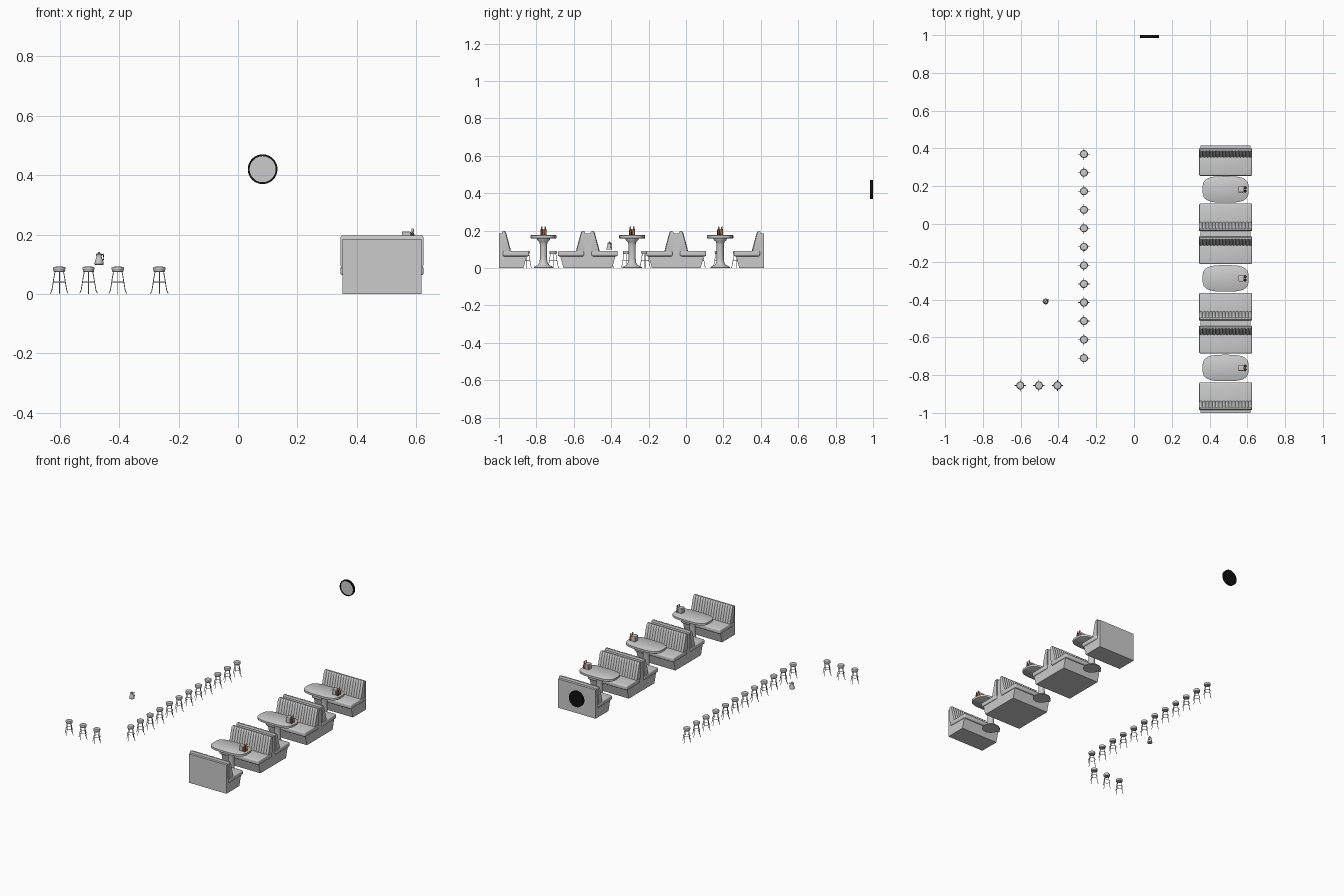
import bpy, bmesh
from math import sin, cos, pi, radians, copysign
from mathutils import Vector, Matrix

cube = bpy.data.objects.get("Cube")
if cube:
    bpy.data.objects.remove(cube, do_unlink=True)


def material(name, rgb):
    m = bpy.data.materials.new(name)
    m.use_nodes = True
    m.diffuse_color = (*rgb, 1)
    m.node_tree.nodes["Principled BSDF"].inputs["Base Color"].default_value = (*rgb, 1)
    return m


GREY = material("plain grey", (0.6, 0.6, 0.6))
BLACK = material("black", (0.005, 0.005, 0.005))
ORANGE = material("sauce orange", (0.6, 0.13, 0.03))
BROWN = material("sauce brown", (0.16, 0.05, 0.02))


def finish(name, bm, mats, smooth=True):
    bmesh.ops.recalc_face_normals(bm, faces=bm.faces)
    me = bpy.data.meshes.new(name)
    bm.to_mesh(me)
    bm.free()
    for m in mats:
        me.materials.append(m)
    if smooth:
        me.shade_smooth()
        me.set_sharp_from_angle(angle=radians(40))
    return me


def place(name, me, loc=(0, 0, 0), turn=0):
    o = bpy.data.objects.new(name, me)
    bpy.context.collection.objects.link(o)
    o.location = loc
    o.rotation_euler.z = turn
    return o


def add_rings(bm, rings):
    """Skin a stack of closed point rings and cap both ends."""
    vs = [[bm.verts.new(p) for p in r] for r in rings]
    n = len(vs[0])
    for a, b in zip(vs, vs[1:]):
        for i in range(n):
            bm.faces.new((a[i], a[(i + 1) % n], b[(i + 1) % n], b[i]))
    bm.faces.new(vs[0][::-1])
    bm.faces.new(vs[-1])


def add_lathe(bm, profile, n=24):
    add_rings(bm, [[(r * cos(2 * pi * i / n), r * sin(2 * pi * i / n), z)
                    for i in range(n)] for r, z in profile])


def add_tube(bm, pts, r, n=6, closed=False):
    pts = [Vector(p) for p in pts]
    rings = []
    for i, p in enumerate(pts):
        if closed:
            t = pts[(i + 1) % len(pts)] - pts[i - 1]
        else:
            t = pts[min(i + 1, len(pts) - 1)] - pts[max(i - 1, 0)]
        q = t.to_track_quat("Z", "Y")
        rings.append([p + q @ Vector((r * cos(2 * pi * k / n), r * sin(2 * pi * k / n), 0))
                      for k in range(n)])
    add_rings(bm, rings + rings[:1] if closed else rings)


def add_box(bm, lo, hi, bevel=0):
    lo, hi = Vector(lo), Vector(hi)
    mat = Matrix.Translation((lo + hi) / 2) @ Matrix.Diagonal((*(hi - lo), 1))
    g = bmesh.ops.create_cube(bm, size=1, matrix=mat)
    if bevel:
        edges = list({e for v in g["verts"] for e in v.link_edges})
        bmesh.ops.bevel(bm, geom=edges, offset=bevel, segments=3, profile=0.5, affect="EDGES")


def lathe(name, profile, mat, n=24):
    bm = bmesh.new()
    add_lathe(bm, profile, n)
    return finish(name, bm, [mat])


# Stool meshes: round seat, four splayed legs, foot ring
stool_seat = lathe("stool_seat", [(0.017, 0.074), (0.019, 0.076), (0.019, 0.081), (0.0205, 0.083),
                                  (0.0205, 0.088), (0.018, 0.091), (0.008, 0.092)], GREY)
bm = bmesh.new()
for k in range(4):
    a = k * pi / 2
    add_tube(bm, [(r * cos(a), r * sin(a), z) for r, z in
                  [(0.014, 0.077), (0.018, 0.055), (0.022, 0.03), (0.025, 0.012), (0.03, 0.001)]], 0.0016)
add_tube(bm, [(0.02 * cos(k * pi / 10), 0.02 * sin(k * pi / 10), 0.04) for k in range(20)],
         0.0013, closed=True)
stool_legs = finish("stool_legs", bm, [GREY])

spots = [(-0.265, 0.37 - 0.0982 * i) for i in range(12)] + [(-0.602 + 0.0985 * i, -0.855) for i in range(3)]
for x, y in spots:
    place("stool_seat", stool_seat, (x, y, 0))
    place("stool_legs", stool_legs, (x, y, 0))

# Bench meshes: local origin at the seat front, depth runs along +y
HALF = 0.14
bm = bmesh.new()
side = [(0.03, 0), (0.012, 0.066), (0.125, 0.066), (0.135, 0.185), (0.161, 0.185), (0.161, 0)]
add_rings(bm, [[(x, y, z) for y, z in side] for x in (-0.133, 0.133)])
bench_frame = finish("bench_frame", bm, [GREY], smooth=False)

bm = bmesh.new()
add_box(bm, (-HALF, 0, 0.063), (HALF, 0.14, 0.092), 0.007)
seat_cushion = finish("seat_cushion", bm, [GREY])

PLEATS, STEP = 16, 6


def pleated_ring(z, front, back, inset):
    w = HALF - inset
    n = PLEATS * STEP
    pts = [(-w + 2 * w * i / n, front - 0.004 * abs(sin(pi * i / STEP)), z) for i in range(n + 1)]
    return pts + [(w, back, z), (-w, back, z)]


bm = bmesh.new()
add_rings(bm, [pleated_ring(*r) for r in [
    (0.085, 0.101, 0.142, 0.003), (0.1, 0.103, 0.143, 0), (0.182, 0.125, 0.145, 0),
    (0.192, 0.129, 0.144, 0.001), (0.197, 0.134, 0.141, 0.004)]])
back_cushion = finish("back_cushion", bm, [GREY])

CX = 0.485
# Each entry is the seat front position and whether it faces the rear
benches = [(-0.839, True), (-0.685, False), (-0.365, True), (-0.212, False), (0.108, True), (0.255, False)]
for y, rear in benches:
    for me in (bench_frame, seat_cushion, back_cushion):
        place(me.name, me, (CX, y, 0), pi if rear else 0)


# Table meshes: rounded top, flared pedestal
def oval(a, b, z, n=48):
    out = []
    for i in range(n):
        c, s = cos(2 * pi * i / n), sin(2 * pi * i / n)
        out.append((copysign(abs(c) ** 0.62, c) * a, copysign(abs(s) ** 0.62, s) * b, z))
    return out


bm = bmesh.new()
add_rings(bm, [oval(0.122 - d, 0.07 - d, z) for d, z in
               [(0.003, 0.159), (0, 0.161), (0, 0.174), (0.003, 0.176)]])
table_top = finish("table_top", bm, [GREY])
pedestal = lathe("table_pedestal", [(0.052, 0), (0.052, 0.004), (0.046, 0.009), (0.03, 0.016), (0.022, 0.028),
                                    (0.019, 0.05), (0.019, 0.125), (0.023, 0.14), (0.034, 0.15),
                                    (0.036, 0.16)], GREY)

# Tabletop items: napkin box and two sauce bottles
bm = bmesh.new()
add_box(bm, (-0.015, -0.015, 0), (0.015, 0.015, 0.034), 0.002)
for s in (-1, 1):
    add_box(bm, (-0.011, s * 0.015 - 0.001, 0.006), (0.011, s * 0.015 + 0.001, 0.028))
napkin_box = finish("napkin_box", bm, [GREY])
body = [(0.0065, 0), (0.007, 0.001), (0.007, 0.02), (0.0055, 0.026), (0.003, 0.032), (0.003, 0.036)]
cap = [(0.0042, 0.034), (0.0042, 0.041), (0.003, 0.045)]
bottles = [lathe("sauce_bottle", body, m, 16) for m in (BROWN, ORANGE)]
bottle_cap = lathe("bottle_cap", cap, GREY, 16)

for y in (-0.762, -0.288, 0.183):
    place("table_top", table_top, (CX, y, 0))
    place("table_pedestal", pedestal, (CX, y, 0))
    place("napkin_box", napkin_box, (0.567, y, 0.176))
    for me, dy in zip(bottles, (-0.009, 0.009)):
        place("sauce_bottle", me, (0.588, y + dy, 0.176))
        place("bottle_cap", bottle_cap, (0.588, y + dy, 0.176))

# Coffee pot with neck, lid and handle
pot = (-0.468, -0.41, 0.098)
place("coffee_pot", lathe("coffee_pot", [(0.014, 0), (0.0155, 0.002), (0.0145, 0.01), (0.0105, 0.022),
                                         (0.0085, 0.027), (0.0105, 0.034)], GREY), pot)
place("pot_lid", lathe("pot_lid", [(0.0105, 0.034), (0.009, 0.037), (0.003, 0.039),
                                   (0.003, 0.043), (0.002, 0.044)], GREY, 16), pot)
bm = bmesh.new()
add_tube(bm, [(0.009, 0.006, 0.034), (0.013, 0.009, 0.036), (0.015, 0.011, 0.03),
              (0.0145, 0.01, 0.018), (0.01, 0.007, 0.012)], 0.0018)
place("pot_handle", finish("pot_handle", bm, [BLACK]), pot)

# Wall clock: black case with a recessed pale dial
case = place("clock_case", lathe("clock_case", [(0.05, 0), (0.05, 0.015), (0.044, 0.015), (0.044, 0.011)],
                                 BLACK, 48), (0.083, 1.0, 0.42))
dial = place("clock_dial", lathe("clock_dial", [(0.0438, 0.01), (0.0438, 0.0125)], GREY, 48),
             (0.083, 1.0, 0.42))
for o in (case, dial):
    o.rotation_euler.x = pi / 2
